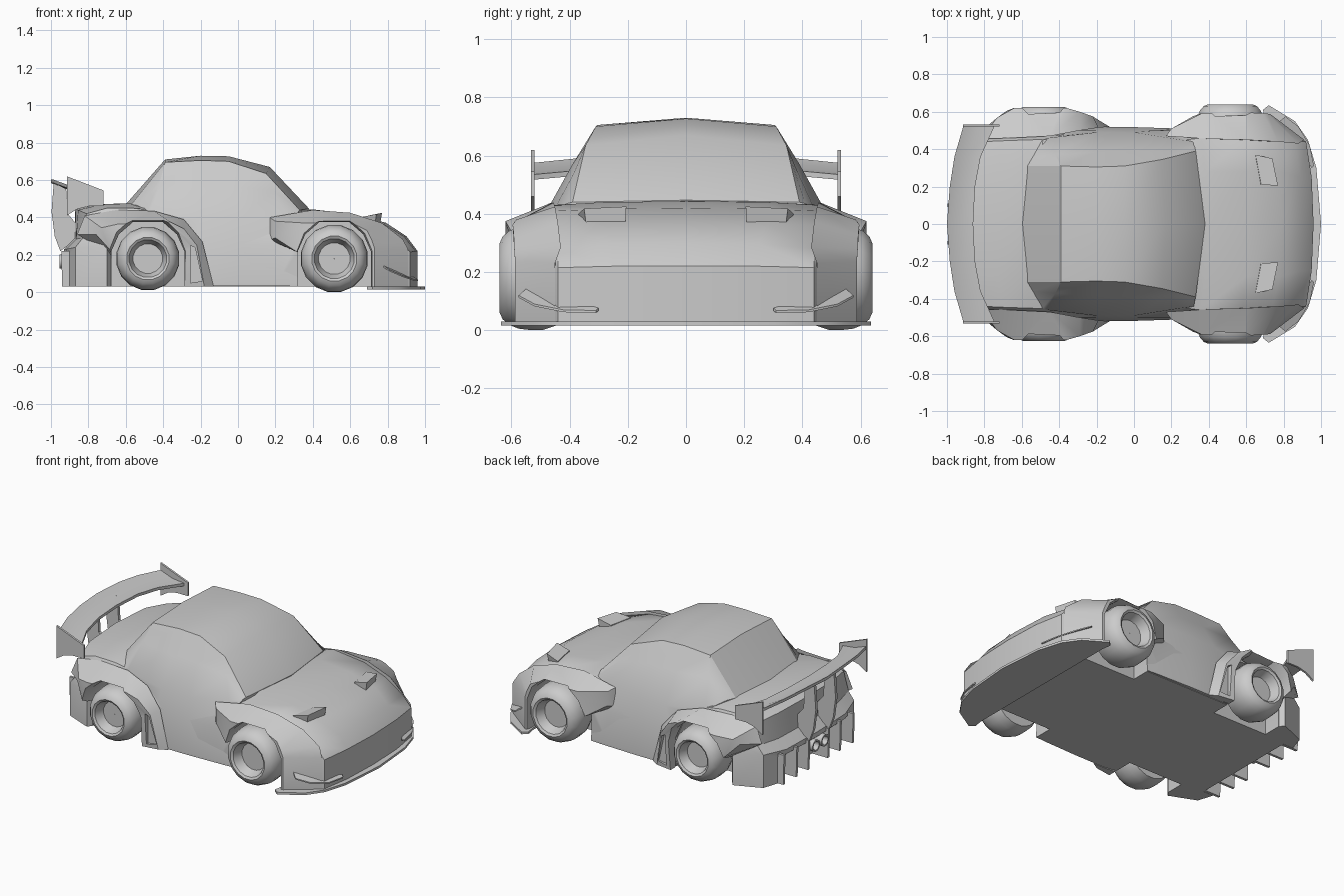
import bpy, bmesh, math

cube = bpy.data.objects.get("Cube")
if cube:
    bpy.data.objects.remove(cube, do_unlink=True)

parts = []
SIDES = (("left", 1), ("right", -1))


def build(name, verts, faces):
    bm = bmesh.new()
    vs = [bm.verts.new(v) for v in verts]
    for f in faces:
        bm.faces.new([vs[i] for i in f])
    bmesh.ops.remove_doubles(bm, verts=bm.verts, dist=1e-5)
    bmesh.ops.recalc_face_normals(bm, faces=bm.faces)
    bmesh.ops.triangulate(bm, faces=[f for f in bm.faces if len(f.verts) > 4])
    mesh = bpy.data.meshes.new(name)
    bm.to_mesh(mesh)
    bm.free()
    ob = bpy.data.objects.new(name, mesh)
    bpy.context.collection.objects.link(ob)
    parts.append(ob)
    return ob


def loft(name, loops):
    """Skin equal closed loops and cap both ends."""
    n = len(loops[0])
    faces = [[k * n + i, k * n + (i + 1) % n, (k + 1) * n + (i + 1) % n, (k + 1) * n + i]
             for k in range(len(loops) - 1) for i in range(n)]
    last = (len(loops) - 1) * n
    faces += [list(range(n)), list(range(last, last + n))]
    return build(name, [p for loop in loops for p in loop], faces)


def plate(name, outline, y0, y1):
    return loft(name, [[(x, y, z) for x, z in outline] for y in (y0, y1)])


def shell(name, rows, floor=None, thick=0.0):
    """Half-width rows mirrored over y, closed by a flat floor or an even thickness."""
    full = [[(x, -y, z) for x, y, z in r[:0:-1]] + list(r) for r in rows]
    m, n = len(full), len(full[0])
    top = [p for r in full for p in r]
    low = [(x, y, z - thick if floor is None else floor) for x, y, z in top]
    faces = []
    for k in range(m - 1):
        for i in range(n - 1):
            q = [k * n + i, k * n + i + 1, (k + 1) * n + i + 1, (k + 1) * n + i]
            faces += [q, [j + m * n for j in q]]
    rim = ([i for i in range(n)] + [k * n + n - 1 for k in range(1, m)]
           + [(m - 1) * n + i for i in range(n - 2, -1, -1)] + [k * n for k in range(m - 2, 0, -1)])
    for a, b in zip(rim, rim[1:] + rim[:1]):
        faces.append([a, b, b + m * n, a + m * n])
    return build(name, top + low, faces)


def lathe(name, profile, steps, place):
    """Closed radius/offset profile turned round an axis; place maps (u, v, offset) to space."""
    n = len(profile)
    verts, faces = [], []
    for s in range(steps):
        a = math.tau * (s + 0.5) / steps
        verts += [place(r * math.cos(a), r * math.sin(a), o) for r, o in profile]
        t = (s + 1) % steps
        faces += [[s * n + i, s * n + (i + 1) % n, t * n + (i + 1) % n, t * n + i] for i in range(n)]
    return build(name, verts, faces)


def cut(target, cutter):
    mod = target.modifiers.new("cut", 'BOOLEAN')
    mod.operation, mod.object = 'DIFFERENCE', cutter
    bpy.context.view_layer.objects.active = target
    bpy.ops.object.modifier_apply(modifier=mod.name)


def discard(ob):
    parts.remove(ob)
    bpy.data.objects.remove(ob, do_unlink=True)


def flip(points, s):
    return [(x, y * s, z) for x, y, z in points]


# Main body, from tail to nose
body = shell("body", [
    [(-.93, 0, .23), (-.92, .3, .23), (-.87, .46, .24), (-.7, .53, .24)],
    [(-.875, 0, .285), (-.865, .3, .285), (-.83, .46, .29), (-.69, .515, .3)],
    [(-.87, 0, .445), (-.855, .28, .44), (-.81, .44, .42), (-.68, .5, .36)],
    [(-.73, 0, .472), (-.73, .28, .47), (-.7, .445, .45), (-.6, .5, .36)],
    [(-.58, 0, .475), (-.58, .28, .475), (-.56, .45, .45), (-.5, .5, .36)],
    [(-.1, 0, .46), (-.1, .3, .44), (-.1, .46, .38), (-.1, .5, .25)],
    [(.2, 0, .45), (.2, .3, .44), (.2, .44, .38), (.2, .5, .25)],
    [(.4, 0, .443), (.38, .28, .44), (.36, .46, .43), (.36, .5, .36)],
    [(.6, 0, .42), (.6, .28, .417), (.58, .45, .41), (.58, .5, .35)],
    [(.79, 0, .372), (.78, .28, .365), (.74, .44, .36), (.72, .5, .34)],
    [(.9, 0, .3), (.89, .25, .297), (.86, .44, .28), (.78, .5, .26)],
    [(.96, 0, .22), (.95, .25, .22), (.92, .44, .215), (.78, .52, .2)]], floor=.03)

# Cabin and doors: windscreen, roof, rear window and sides down to the sill
cabin = shell("cabin", [
    [(-.6, 0, .47), (-.57, .31, .47), (-.54, .36, .465), (-.49, .45, .44), (-.49, .46, .05)],
    [(-.39, 0, .71), (-.39, .31, .695), (-.42, .37, .58), (-.46, .46, .43), (-.46, .48, .05)],
    [(-.2, 0, .73), (-.2, .305, .705), (-.2, .385, .57), (-.2, .49, .39), (-.2, .518, .05)],
    [(-.05, 0, .727), (-.05, .31, .7), (-.02, .39, .57), (0, .49, .39), (0, .518, .05)],
    [(.17, 0, .67), (.15, .345, .635), (.19, .385, .54), (.25, .45, .42), (.25, .51, .05)],
    [(.38, 0, .447), (.33, .39, .44), (.325, .41, .435), (.32, .44, .42), (.32, .505, .05)]], floor=.033)

# Fenders and the front bumper corners
front_in = [(.17, .47, .4), (.4, .455, .44), (.6, .45, .425), (.77, .44, .37), (.88, .43, .285),
            (.91, .45, .23), (.91, .45, .03), (.34, .45, .03), (.34, .45, .2), (.17, .47, .28)]
front_out = [(.2, .51, .38), (.36, .59, .37), (.6, .597, .375), (.69, .592, .33), (.715, .59, .28),
             (.73, .587, .235), (.73, .587, .03), (.34, .59, .03), (.34, .59, .2), (.2, .51, .29)]
rear_in = [(-.86, .46, .31), (-.82, .455, .41), (-.65, .46, .44), (-.45, .47, .435), (-.29, .5, .39),
           (-.19, .515, .27), (-.13, .52, .03), (-.66, .5, .03), (-.68, .5, .2)]
rear_out = [(-.76, .54, .31), (-.73, .57, .345), (-.64, .62, .365), (-.36, .62, .375), (-.29, .6, .34),
            (-.22, .575, .25), (-.18, .55, .03), (-.66, .62, .03), (-.66, .62, .2)]
half_arch = [(.195, -.3), (.195, .04), (.155, .13), (.08, .195)]
arch = half_arch + [(-x, z) for x, z in reversed(half_arch)]
tyre = [(.001, .575), (.085, .575), (.108, .632), (.122, .64), (.145, .63), (.165, .607),
        (.178, .575), (.182, .54), (.182, .49), (.165, .44), (.001, .44)]

for side, s in SIDES:
    for end, inner, outer, cx, grow, shift in (("front", front_in, front_out, .515, 1, 0),
                                               ("rear", rear_in, rear_out, -.482, .94, -.015)):
        fender = loft(f"{end}_{side}_fender", [flip(inner, s), flip(outer, s)])
        # Wheel well with a chamfered lip
        well = loft("well_cutter", [[(cx + x * k, y * s, .18 + z * k) for x, z in arch]
                                    for y, k in ((.38, 1), (.56, 1), (.7, 1.2))])
        for target in (body, cabin, fender):
            cut(target, well)
        discard(well)
        if end == "rear":
            vent = plate("vent_cutter", [(-.255, .05), (-.19, .06), (-.23, .24), (-.255, .25)],
                         .545 * s, .8 * s)
            cut(fender, vent)
            discard(vent)
        lathe(f"{end}_{side}_wheel", [(r * grow, y + shift) for r, y in tyre], 16,
              lambda u, v, o: (cx + u, o * s, .18 + v))

    # Bonnet scoops, tall face forward
    foot = [(.65, .36, .37), (.73, .34, .34), (.755, .21, .335), (.67, .21, .37)]
    lid = [(.65, .37, .4), (.74, .35, .418), (.77, .205, .425), (.68, .21, .402)]
    loft(f"{side}_bonnet_scoop", [flip(foot, s), flip(lid, s)])

    # Bumper canards, swept round each corner
    path = [(.81, .575, .12), (.88, .52, .09), (.94, .42, .07), (.962, .31, .068)]
    widths = (.04, .05, .045, .012)
    loft(f"{side}_canard", [flip([(x, y, z), (x - w, y - w * .8, z + w * .7),
                                  (x - w, y - w * .8, z + w * .7 - .01), (x, y, z - .008)], s)
                            for (x, y, z), w in zip(path, widths)])

    # Wing end plates and stands
    plate(f"{side}_wing_end_plate", [(-.915, .62), (-.72, .545), (-.72, .46), (-.8, .46),
                                     (-.86, .445), (-.915, .41)], .52 * s, .533 * s)
    plate(f"{side}_wing_stand", [(-.985, .59), (-.92, .57), (-.91, .42), (-.86, .36), (-.86, .3),
                                 (-.91, .25), (-.95, .22), (-.98, .3), (-.997, .43)], .09 * s, .11 * s)

    # Exhaust pipes
    lathe(f"{side}_exhaust", [(.038, -.82), (.038, -.955), (.028, -.955), (.022, -.9), (.001, -.9),
                              (.001, -.82)], 12, lambda u, v, o: (o, .045 * s + u, .165 + v))

# Diffuser recess and fins
recess = loft("recess_cutter", [[(x, y, z) for x, z in ((-1, 0), (-.82, 0), (-.88, .2), (-1, .2))]
                                for y in (-.36, .36)])
cut(body, recess)
discard(recess)
for i, y in enumerate((-.35, -.22, -.1, .1, .22, .35)):
    plate(f"diffuser_fin_{i + 1}", [(-.8, .03), (-.94, .03), (-.945, .22), (-.86, .22)], y - .008, y + .008)

# Rear wing and front splitter
shell("rear_wing", [
    [(-1, 0, .602), (-.985, .2, .602), (-.96, .36, .592), (-.912, .525, .575)],
    [(-.93, 0, .572), (-.92, .2, .57), (-.89, .36, .56), (-.83, .525, .545)],
    [(-.86, 0, .565), (-.85, .2, .562), (-.82, .36, .55), (-.745, .525, .535)]], thick=.018)
shell("front_splitter", [
    [(.7, 0, .03), (.7, .3, .03), (.7, .45, .03), (.7, .55, .03), (.69, .61, .03)],
    [(1, 0, .03), (.975, .3, .03), (.93, .45, .03), (.86, .55, .03), (.72, .635, .03)]], thick=.014)

# Soft shading with sharp creases kept
bpy.ops.object.select_all(action='DESELECT')
for ob in parts:
    ob.select_set(True)
bpy.context.view_layer.objects.active = body
bpy.ops.object.shade_smooth_by_angle(angle=math.radians(32))
